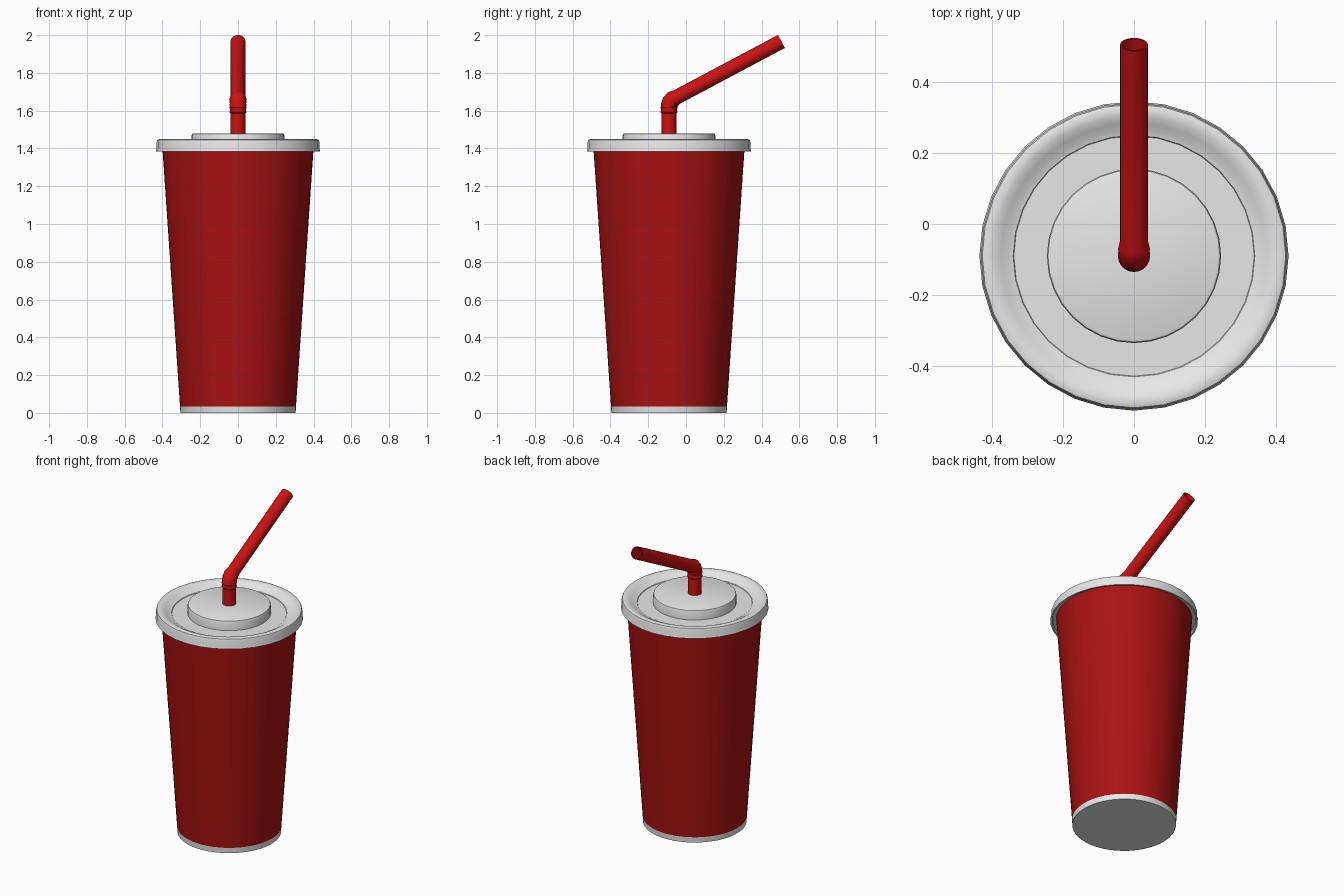
import bpy, bmesh
from math import sin, cos, pi, radians
from mathutils import Vector

cube = bpy.data.objects.get("Cube")
if cube:
    bpy.data.objects.remove(cube, do_unlink=True)

CUP_Y = -0.09


def material(name, color, rough=0.5):
    m = bpy.data.materials.new(name)
    m.use_nodes = True
    m.diffuse_color = color
    bsdf = m.node_tree.nodes["Principled BSDF"]
    bsdf.inputs["Base Color"].default_value = color
    bsdf.inputs["Roughness"].default_value = rough
    return m


white = material("white plastic", (0.8, 0.8, 0.8, 1))
cup_red = material("cup red", (0.4, 0.006, 0.006, 1))
straw_red = material("straw red", (0.6, 0.006, 0.006, 1))


def skin(name, rings, mats, cap_start=False, cap_end=False, angle=35):
    """Join rings of points into a smooth surface with optional end caps."""
    bm = bmesh.new()
    loops = [[bm.verts.new(p) for p in ring] for ring in rings]
    n = len(loops[0])
    for a, b in zip(loops, loops[1:]):
        for i in range(n):
            j = (i + 1) % n
            bm.faces.new((a[i], a[j], b[j], b[i]))
    if cap_start:
        bm.faces.new(loops[0][::-1])
    if cap_end:
        bm.faces.new(loops[-1])
    mesh = bpy.data.meshes.new(name)
    bm.to_mesh(mesh)
    bm.free()
    for m in mats:
        mesh.materials.append(m)
    obj = bpy.data.objects.new(name, mesh)
    bpy.context.collection.objects.link(obj)
    bpy.ops.object.select_all(action="DESELECT")
    obj.select_set(True)
    bpy.context.view_layer.objects.active = obj
    bpy.ops.object.shade_smooth_by_angle(angle=radians(angle))
    return obj


def lathe(name, profile, mats, steps=32, **caps):
    """Spin a radius/height profile around the axis of the cup."""
    rings = [[(r * cos(2 * pi * i / steps), CUP_Y + r * sin(2 * pi * i / steps), z)
              for i in range(steps)] for r, z in profile]
    return skin(name, rings, mats, **caps)


# Tapered cup with a white foot band and base
cup = lathe("cup", [(0.305, 0), (0.307, 0.035), (0.40, 1.40)], [cup_red, white],
            steps=64, cap_start=True)
for face in cup.data.polygons:
    if face.center.z < 0.035:
        face.material_index = 1

# Lid: skirt, rounded rim, dished slope and sunken floor
lathe("lid", [(0.396, 1.40), (0.422, 1.40), (0.425, 1.385), (0.435, 1.385),
              (0.431, 1.40), (0.431, 1.435), (0.427, 1.446), (0.415, 1.45),
              (0.395, 1.447), (0.375, 1.437), (0.355, 1.425), (0.34, 1.421),
              (0.338, 1.417)], [white], cap_end=True)

# Raised disc in the middle of the lid
lathe("lid_disc", [(0.245, 1.41), (0.245, 1.47), (0.242, 1.477), (0.235, 1.48)],
      [white], cap_end=True)

# Straw centre line as (y, z, radius, lean): stem, pleated elbow, long arm
R = 0.039
path = [(CUP_Y, 1.45, R, 0), (CUP_Y, 1.585, R, 0)]
for k in range(3):
    path.append((CUP_Y, 1.592 + 0.012 * k, 0.045 if k % 2 == 0 else 0.041, 0))
bend, bend_radius, steps = radians(62), 0.05, 6
for k in range(steps + 1):
    a = bend * k / steps
    path.append((CUP_Y + bend_radius * (1 - cos(a)), 1.62 + bend_radius * sin(a),
                 0.045 if k % 2 else 0.043, a))
y, z = path[-1][:2]
for dist, r in ((0.02, R), (0.644, R), (0.644, R - 0.005), (0.45, R - 0.005)):
    path.append((y + dist * sin(bend), z + dist * cos(bend), r, bend))


def straw_ring(y, z, r, lean, n=24):
    side, up = Vector((1, 0, 0)), Vector((0, cos(lean), -sin(lean)))
    return [Vector((0, y, z)) + r * (cos(2 * pi * i / n) * side + sin(2 * pi * i / n) * up)
            for i in range(n)]


# Straw with a hollow mouth
skin("straw", [straw_ring(*p) for p in path], [straw_red], cap_end=True, angle=40)
